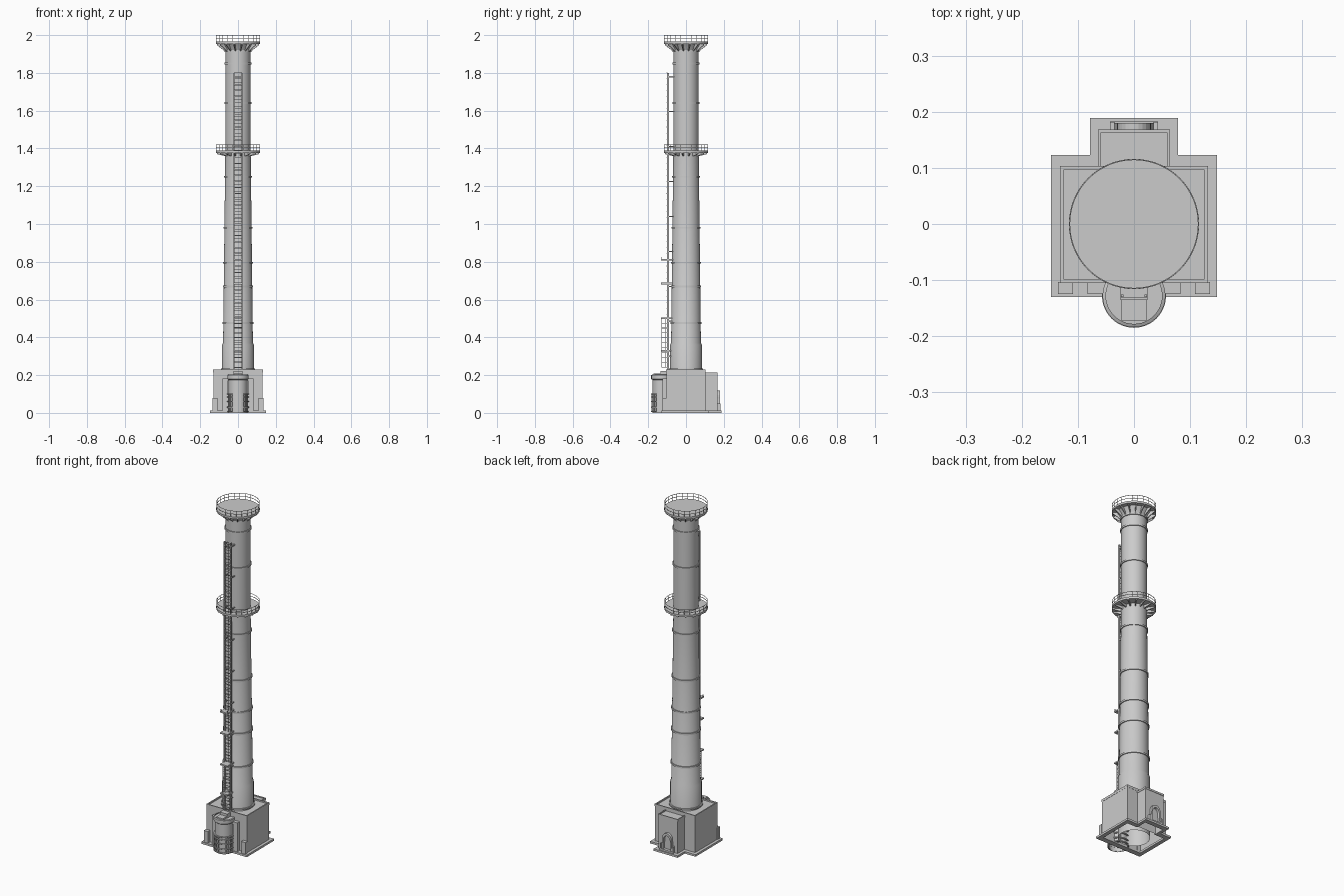
import bpy, bmesh, math
from math import sin, cos, pi

if "Cube" in bpy.data.objects:
    bpy.data.objects.remove(bpy.data.objects["Cube"])


def finish(name, bm, smooth=False):
    bmesh.ops.recalc_face_normals(bm, faces=bm.faces)
    me = bpy.data.meshes.new(name)
    bm.to_mesh(me)
    bm.free()
    ob = bpy.data.objects.new(name, me)
    bpy.context.collection.objects.link(ob)
    if smooth:
        bpy.ops.object.select_all(action='DESELECT')
        ob.select_set(True)
        bpy.context.view_layer.objects.active = ob
        bpy.ops.object.shade_smooth_by_angle(angle=math.radians(35))
    return ob


def add_box(bm, x0, x1, y0, y1, z0, z1, open_bottom=False):
    lo = [bm.verts.new(p) for p in ((x0, y0, z0), (x1, y0, z0), (x1, y1, z0), (x0, y1, z0))]
    hi = [bm.verts.new((v.co.x, v.co.y, z1)) for v in lo]
    for i in range(4):
        j = (i + 1) % 4
        bm.faces.new((lo[i], lo[j], hi[j], hi[i]))
    bm.faces.new(hi)
    if not open_bottom:
        bm.faces.new(lo[::-1])


def boxes(name, *dims, open_bottom=False):
    bm = bmesh.new()
    for d in dims:
        add_box(bm, *d, open_bottom=open_bottom)
    return finish(name, bm)


def add_lathe(bm, prof, n=48, cx=0, cy=0, closed=False, a0=0.0, sweep=2 * pi):
    full = sweep > 6.28
    count = n if full else n + 1
    rows = [[bm.verts.new((cx + r * cos(a0 + sweep * k / n), cy + r * sin(a0 + sweep * k / n), z))
             for k in range(count)] for r, z in prof]
    m = len(prof)
    for i in range(m if closed else m - 1):
        a, b = rows[i], rows[(i + 1) % m]
        for k in range(n):
            l = (k + 1) % count
            bm.faces.new((a[k], a[l], b[l], b[k]))
    return rows


def hoop(bm, r, z, w, h, **kw):
    add_lathe(bm, [(r - w, z - h), (r + w, z - h), (r + w, z + h), (r - w, z + h)], closed=True, **kw)


def extrude_outline(name, outer, inner, z0, z1):
    bm = bmesh.new()
    loops = [[bm.verts.new((x, y, z)) for x, y in pts]
             for pts, z in ((outer, z0), (outer, z1), (inner, z1), (inner, z0))]
    n = len(outer)
    for i in range(4):
        a, b = loops[i], loops[(i + 1) % 4]
        for k in range(n):
            bm.faces.new((a[k], a[(k + 1) % n], b[(k + 1) % n], b[k]))
    return finish(name, bm)


def tee(w, y0, y1, aw, y2):
    return [(-w, y0), (w, y0), (w, y1), (aw, y1), (aw, y2), (-aw, y2), (-aw, y1), (-w, y1)]


def rect(w, y0, y1):
    return [(-w, y0), (w, y0), (w, y1), (-w, y1)]


# plinth and base building, open underneath
extrude_outline("plinth", tee(.148, -.13, .123, .078, .189), tee(.125, -.1, .096, .06, .162), 0, .012)
boxes("base_building", (-.131, .131, -.104, .102, .004, .221), open_bottom=True)
extrude_outline("roof_parapet", rect(.132, -.105, .103), rect(.125, -.099, .097), .215, .229)
boxes("rear_annex", (-.062, .062, .1, .166, .004, .207), open_bottom=True)
extrude_outline("annex_roof_trim", rect(.064, .1, .168), rect(.059, .1, .163), .202, .213)

# front pilasters, lintel and low piers
pil = []
for s in (-1, 1):
    for a, b, h in ((.056, .083, .17), (.109, .135, .08)):
        x0, x1 = sorted((s * a, s * b))
        pil.append((x0, x1, -.125, -.103, .01, h))
boxes("front_piers", *pil, (-.083, .083, -.125, -.103, .168, .182))

# rear arched doorway with side cheeks
bm = bmesh.new()
arch_o = [(-.036, .01), (-.03, .075)] + [(.03 * cos(a), .085 + .034 * sin(a))
          for a in [pi - pi * k / 12 for k in range(13)]] + [(.03, .075), (.036, .01)]
arch_i = [(x * .72, .01 + (z - .01) * .86) for x, z in arch_o]
L = [[bm.verts.new((x, y, z)) for x, z in pts] for pts, y in
     ((arch_o, .164), (arch_o, .18), (arch_i, .18), (arch_i, .164))]
for i in range(3):
    for k in range(len(arch_o) - 1):
        bm.faces.new((L[i][k], L[i][k + 1], L[i + 1][k + 1], L[i + 1][k]))
finish("rear_door_arch", bm)
boxes("rear_door_step", (-.043, .043, .164, .183, .01, .022),
      (-.043, -.035, .164, .182, .02, .05), (.035, .043, .164, .182, .02, .05))


# chimney shaft
def shaft_r(z):
    return .083 + (.067 - .083) * min(z, 1.4) / 1.4


bm = bmesh.new()
add_lathe(bm, [(.084, 0), (.084, .36), (shaft_r(.37), .37), (.067, 1.4), (.067, 1.95)], 64)
finish("chimney_shaft", bm, True)
bm = bmesh.new()
for z in (.475, .67, .795, .98, 1.25, 1.64, 1.85, 1.915):
    hoop(bm, shaft_r(z) + .001, z, .004, .005, n=64)
hoop(bm, .087, .232, .004, .004, n=64)
finish("shaft_bands", bm, True)


# round platforms with radial brackets and railings
def platform(name, z, top, depth):
    bm = bmesh.new()
    rows = add_lathe(bm, [(.06, z - .012), (.116, z - .012), (.116, z), (.06, z)], 64)
    bm.faces.new(rows[-1])
    finish(name + "_deck", bm, True)
    bm = bmesh.new()
    for k in range(16):
        a = 2 * pi * (k + .5) / 16
        t = (-sin(a) * .0025, cos(a) * .0025)
        pts = [(.064, z - .011), (.113, z - .011), (.113, z - .018), (.064, z - depth)]
        sides = [[bm.verts.new((r * cos(a) + s * t[0], r * sin(a) + s * t[1], h)) for r, h in pts]
                 for s in (-1, 1)]
        bm.faces.new(sides[0])
        bm.faces.new(sides[1][::-1])
        for i in range(4):
            j = (i + 1) % 4
            bm.faces.new((sides[0][i], sides[0][j], sides[1][j], sides[1][i]))
    finish(name + "_brackets", bm)
    bm = bmesh.new()
    for f in (.5, 1):
        hoop(bm, .1148, z + (top - z) * f - .001, .001, .001, n=64)
    for k in range(24):
        x, y = .1148 * cos(2 * pi * k / 24), .1148 * sin(2 * pi * k / 24)
        add_box(bm, x - .0008, x + .0008, y - .0008, y + .0008, z - .002, top - .001)
    finish(name + "_railing", bm)


platform("mid_platform", 1.388, 1.42, .03)
platform("top_platform", 1.965, 2.0, .055)
bm = bmesh.new()
add_lathe(bm, [(.067, 1.915), (.074, 1.93), (.09, 1.953)], 64)
finish("crown_flare", bm, True)

# front tank, open underneath
bm = bmesh.new()
rows = add_lathe(bm, [(.05, 0), (.05, .175), (.056, .18), (.056, .2), (.05, .203), (.05, .198)], 48, cy=-.128)
bm.faces.new(rows[-1])
for z in (.008, .03, .06, .085, .1):
    hoop(bm, .053, z, .004, .003, cy=-.128)
finish("front_tank", bm, True)
boxes("tank_hatch", (-.022, .022, -.172, -.125, .195, .208), (-.024, .024, -.135, -.1, .195, .222))
bm = bmesh.new()
for k in range(13):
    a = pi + pi * k / 12
    x, y = .054 * cos(a), -.128 + .054 * sin(a)
    add_box(bm, x - .0015, x + .0015, y - .0015, y + .0015, .005, .102)
finish("tank_guard_posts", bm)

# ladder: side rails, rungs and standoffs
bm = bmesh.new()
for s in (-1, 1):
    add_box(bm, s * .021 - .003, s * .021 + .003, -.1, -.09, .21, 1.8)
for k in range(88):
    z = .22 + k * .018
    add_box(bm, -.02, .02, -.0925, -.0905, z - .001, z + .001)
for k in range(9):
    z = .3 + k * .185
    for s in (-1, 1):
        add_box(bm, s * .021 - .002, s * .021 + .002, -.095, -.055, z - .003, z + .003)
add_box(bm, -.024, .024, -.1, -.06, 1.775, 1.781)
finish("ladder", bm)


# safety cage: hoops and straps
def cage(name, z0, z1, depth, step):
    bm = bmesh.new()
    pts = [(.022 * cos(a), -.098 + depth * sin(a)) for a in [pi + pi * k / 8 for k in range(9)]]
    for k in range(int((z1 - z0) / step) + 1):
        z = z0 + k * step
        for (xa, ya), (xb, yb) in zip(pts, pts[1:]):
            bm.faces.new([bm.verts.new(p) for p in
                          ((xa, ya, z), (xb, yb, z), (xb, yb, z + .003), (xa, ya, z + .003))])
    for x, y in pts[1:8:2]:
        add_box(bm, x - .0008, x + .0008, y - .0008, y + .0008, z0, z1)
    finish(name, bm)


cage("lower_cage", .24, .5, .033, .026)
cage("upper_cage", .52, 1.8, .006, .032)

# small rest landings on the ladder
boxes("ladder_landings", *[(-.024, .024, -.132, -.07, z - .004, z + .004) for z in (.33, .5, .685, .81)],
      *[(x - .002, x + .002, -.13, -.126, .81, .825) for x in (-.021, .021)])
